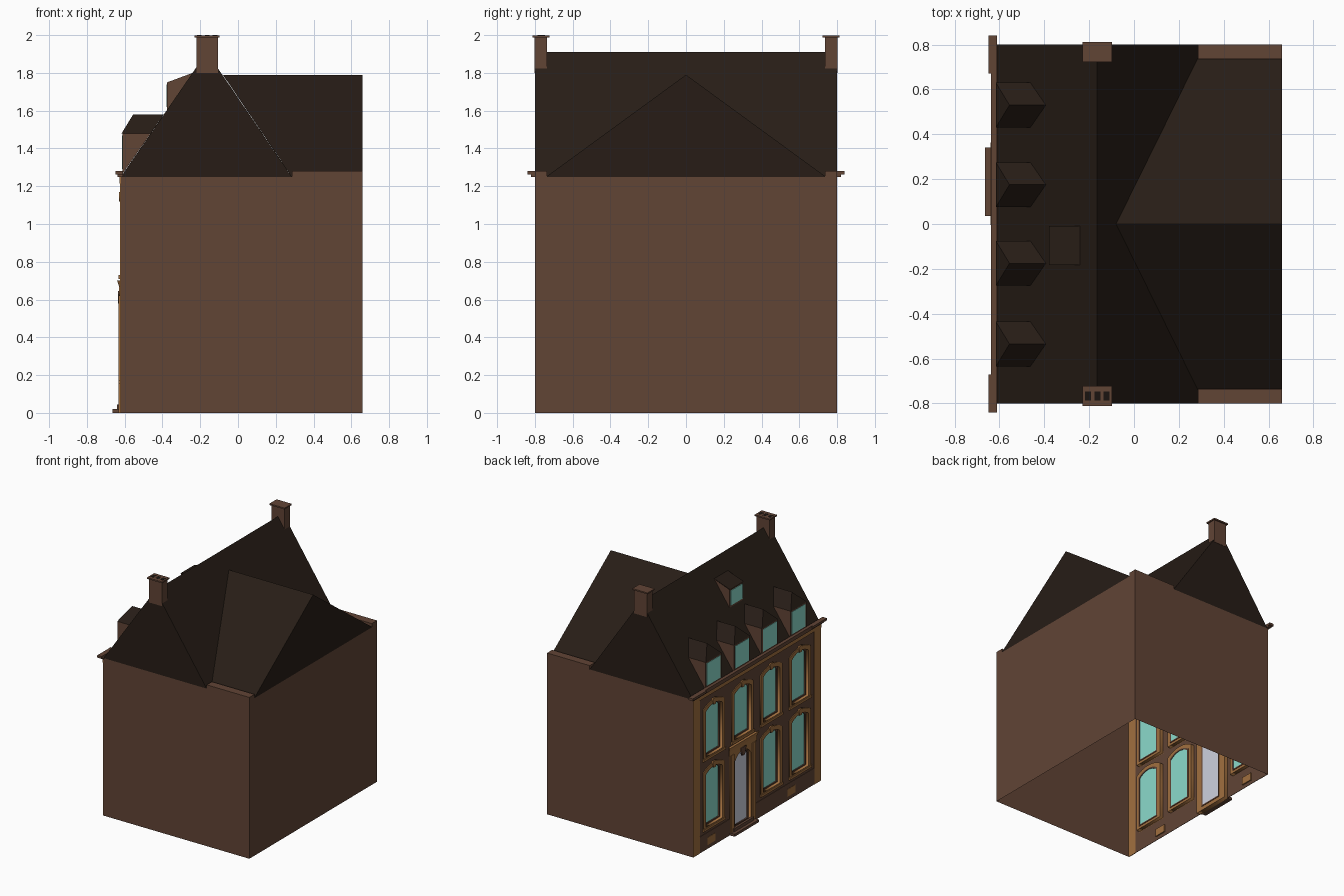
import bpy
from math import sin, cos, pi, atan2, sqrt
from mathutils import Matrix

if "Cube" in bpy.data.objects:
    bpy.data.objects.remove(bpy.data.objects["Cube"])


def mat(name, r, g, b):
    m = bpy.data.materials.new(name)
    m.diffuse_color = (r, g, b, 1)
    m.use_nodes = True
    m.node_tree.nodes["Principled BSDF"].inputs["Base Color"].default_value = m.diffuse_color
    return m


BRICK = mat("brick", 0.12, 0.058, 0.036)
ROOF = mat("slate", 0.02, 0.012, 0.008)
STONE = mat("sandstone", 0.36, 0.16, 0.05)
GLASS = mat("glass", 0.26, 0.70, 0.60)
DOOR = mat("door_paint", 0.62, 0.64, 0.74)
DARK = mat("dark_flue", 0.01, 0.007, 0.005)
FX = -0.62  # facade plane


def mesh(name, verts, faces, m):
    me = bpy.data.meshes.new(name)
    me.from_pydata(verts, [], faces)
    me.materials.append(m)
    ob = bpy.data.objects.new(name, me)
    bpy.context.collection.objects.link(ob)
    return ob


def box(name, x, y, z, m):
    v = [(a, b, c) for a in x for b in y for c in z]
    return mesh(name, v, [(0, 1, 3, 2), (4, 6, 7, 5), (0, 4, 5, 1),
                          (2, 3, 7, 6), (0, 2, 6, 4), (1, 5, 7, 3)], m)


def panel(name, loops, d0, d1, m):
    """Filled outline(s) in facade coordinates (y, z), from depth d0 to d1 outward."""
    cu = bpy.data.curves.new(name, 'CURVE')
    cu.dimensions = '2D'
    cu.fill_mode = 'BOTH'
    cu.extrude = (d1 - d0) / 2
    for pts in loops:
        s = cu.splines.new('POLY')
        s.points.add(len(pts) - 1)
        for p, (y, z) in zip(s.points, pts):
            p.co = (-y, z, 0, 1)
        s.use_cyclic_u = True
    tmp = bpy.data.objects.new("tmp", cu)
    me = bpy.data.meshes.new_from_object(tmp)
    bpy.data.objects.remove(tmp)
    me.materials.clear()
    me.materials.append(m)
    ob = bpy.data.objects.new(name, me)
    bpy.context.collection.objects.link(ob)
    ob.matrix_world = Matrix(((0, 0, -1, FX - (d0 + d1) / 2),
                              (-1, 0, 0, 0), (0, 1, 0, 0), (0, 0, 0, 1)))
    return ob


def arch(y, w, z0, z1, rise, n=8):
    """Opening outline with a segmental arched head."""
    r = (w * w + rise * rise) / (2 * rise)
    a = atan2(w, r - rise)
    top = [(y + r * sin(a - 2 * a * i / n), z1 - r + r * cos(a - 2 * a * i / n))
           for i in range(n + 1)]
    return [(y - w, z0), (y + w, z0)] + top


def rect(y0, y1, z0, z1):
    return [(y0, z0), (y1, z0), (y1, z1), (y0, z1)]


# Open-bottomed brick walls: two sides and the back
mesh("walls", [(x, y, z) for z in (0, 1.25) for x, y in
               ((FX, -.8), (.66, -.8), (.66, .8), (FX, .8))],
     [(0, 1, 5, 4), (1, 2, 6, 5), (2, 3, 7, 6)], BRICK)
for s, n in ((1, "left"), (-1, "right")):
    box("wall_ledge_" + n, (.285, .66), sorted((s * .735, s * .8)), (1.25, 1.28), BRICK)

# Windows on the facade
BAYS = (.54, .18, -.18, -.54)
holes = []
for i, y in enumerate(BAYS):
    for floor, (z0, z1) in enumerate(((.19, .62), (.745, 1.12))):
        if i == 1 and floor == 0:
            continue
        tag = f"_{floor}_{i}"
        inner = arch(y, .105, z0 - .01, z1 + .01, .035)
        holes.append(inner)
        panel("window_surround" + tag, [arch(y, .135, z0 - .03, z1 + .04, .04), inner],
              -.03, .006, STONE)
        panel("window_sash" + tag, [inner, arch(y, .094, z0, z1, .035)], -.034, -.018, BRICK)
        panel("window_glass" + tag, [arch(y, .098, z0 - .004, z1 + .004, .035)],
              -.03, -.026, GLASS)
        box("window_sill" + tag, (FX - .012, FX), (y - .14, y + .14), (z0 - .035, z0 - .015), STONE)
        panel("window_keystone" + tag, [[(y - .014, z1), (y + .014, z1),
              (y + .024, z1 + .05), (y - .024, z1 + .05)]], 0, .01, STONE)

# Doorway with arched door, surround, canopy and steps
dy = .18
door_hole = arch(dy, .1, .03, .62, .06)
holes.append(door_hole)
panel("door", [arch(dy, .1, .03, .62, .06)], -.03, -.026, DOOR)
panel("door_frame", [door_hole, arch(dy, .09, .04, .61, .055)], -.034, -.016, BRICK)
panel("door_surround", [rect(dy - .16, dy + .16, 0, .65), door_hole], -.03, .006, STONE)
for s in (-1, 1):
    c = dy + s * .135
    box("door_pilaster", (FX - .012, FX), (c - .02, c + .02), (0, .63), STONE)
panel("door_keystone", [[(dy - .015, .58), (dy + .015, .58), (dy + .035, .645),
                         (dy - .035, .645)]], 0, .014, BRICK)
prof = [(0, .63), (.008, .63), (.008, .665), (.02, .70), (0, .70)]
N = len(prof)
mesh("door_canopy", [(FX - d, dy + s * (.165 + d), z) for s in (-1, 1) for d, z in prof],
     [(i, (i + 1) % N, (i + 1) % N + N, i + N) for i in range(N)]
     + [tuple(range(N)), tuple(range(N, 2 * N))], STONE)
box("door_step_lower", (-.665, FX), (.035, .34), (0, .02), BRICK)
box("door_step_upper", (-.64, FX), (.06, .315), (.02, .045), BRICK)

# Facade sheet with the openings left out
panel("facade", [rect(-.8, .8, 0, 1.255)] + holes, 0, 0, BRICK)

# Cellar vents, plinth strips and corner pilasters
for y in (.57, -.43):
    box("cellar_vent", (FX - .005, FX + .01), (y - .05, y + .05), (.03, .09), STONE)
for a, b in ((.34, .72), (-.72, .02)):
    box("plinth", (FX - .003, FX), (a, b), (0, .13), BRICK)
for s in (-1, 1):
    box("corner_pilaster", (FX - .005, FX), sorted((s * .72, s * .8)), (0, 1.23), STONE)

# Eaves cornice
box("frieze", (FX - .008, FX), (-.8, .8), (1.215, 1.25), STONE)
box("cornice", (-.637, -.61), (-.82, .82), (1.25, 1.28), BRICK)
for s in (-1, 1):
    box("cornice_end", (-.648, -.61), sorted((s * .67, s * .84)), (1.262, 1.28), BRICK)

# Main gabled roof and rear wing roof meeting it in valleys
rx, rz, bx, ez = -.165, 1.91, .285, 1.25
mesh("main_roof", [(x, y, z) for y in (-.8, .8) for x, z in ((FX, ez), (rx, rz), (bx, ez))],
     [(0, 1, 4, 3), (1, 2, 5, 4), (0, 2, 1), (3, 4, 5)], ROOF)
mesh("wing_roof", [(bx, -.74, ez), (.66, -.74, ez), (.66, 0, 1.79), (-.08, 0, 1.79),
                   (bx, .74, ez), (.66, .74, ez)],
     [(0, 1, 2, 3), (3, 2, 5, 4), (1, 5, 2)], ROOF)

# Row of hipped dormers
for i, y in enumerate((.53, .175, -.175, -.535)):
    w, x0, xe, xr = .1, -.612, -.462, -.393
    zb, ze, zr = 1.265, 1.48, 1.58
    mesh(f"dormer_walls_{i}",
         [(x0, y - w, zb), (x0, y + w, zb), (x0, y + w, ze), (x0, y - w, ze),
          (xe, y - w, ze), (xe, y + w, ze)],
         [(0, 1, 2, 3), (0, 3, 4), (1, 5, 2)], BRICK)
    mesh(f"dormer_roof_{i}",
         [(x0 - .004, y - w, ze), (x0 - .004, y + w, ze), (xe, y + w, ze), (xe, y - w, ze),
          (-.555, y, zr), (xr, y, zr)],
         [(0, 1, 4), (0, 4, 5, 3), (1, 2, 5, 4)], ROOF)
    box(f"dormer_glass_{i}", (-.615, -.608), (y - .085, y + .085), (1.29, 1.468), GLASS)

# Small shed dormer high on the roof
x0, y0, y1 = -.375, -.182, -.01
mesh("attic_dormer_walls", [(x, y, z) for y in (y0, y1) for x, z in
                            ((x0, 1.605), (x0, 1.75), (-.24, 1.80))],
     [(0, 3, 4, 1), (0, 1, 2), (3, 5, 4)], BRICK)
mesh("attic_dormer_roof", [(x0 - .004, y0, 1.751), (x0 - .004, y1, 1.751),
                           (-.24, y1, 1.801), (-.24, y0, 1.801)], [(0, 1, 2, 3)], ROOF)
box("attic_dormer_glass", (x0 - .004, x0 + .004), (y0 + .015, y1 - .015), (1.62, 1.738), GLASS)

# Chimneys with projecting caps and flues
for s, n in ((1, "left"), (-1, "right")):
    box("chimney_" + n, (-.22, -.105), sorted((s * .735, s * .802)), (1.80, 1.99), BRICK)
    box("chimney_cap_" + n, (-.23, -.097), sorted((s * .722, s * .812)), (1.988, 1.999), BRICK)
for x in (-.205, -.163, -.122):
    box("chimney_flue", (x - .013, x + .013), (-.787, -.747), (1.99, 2.0), DARK)
